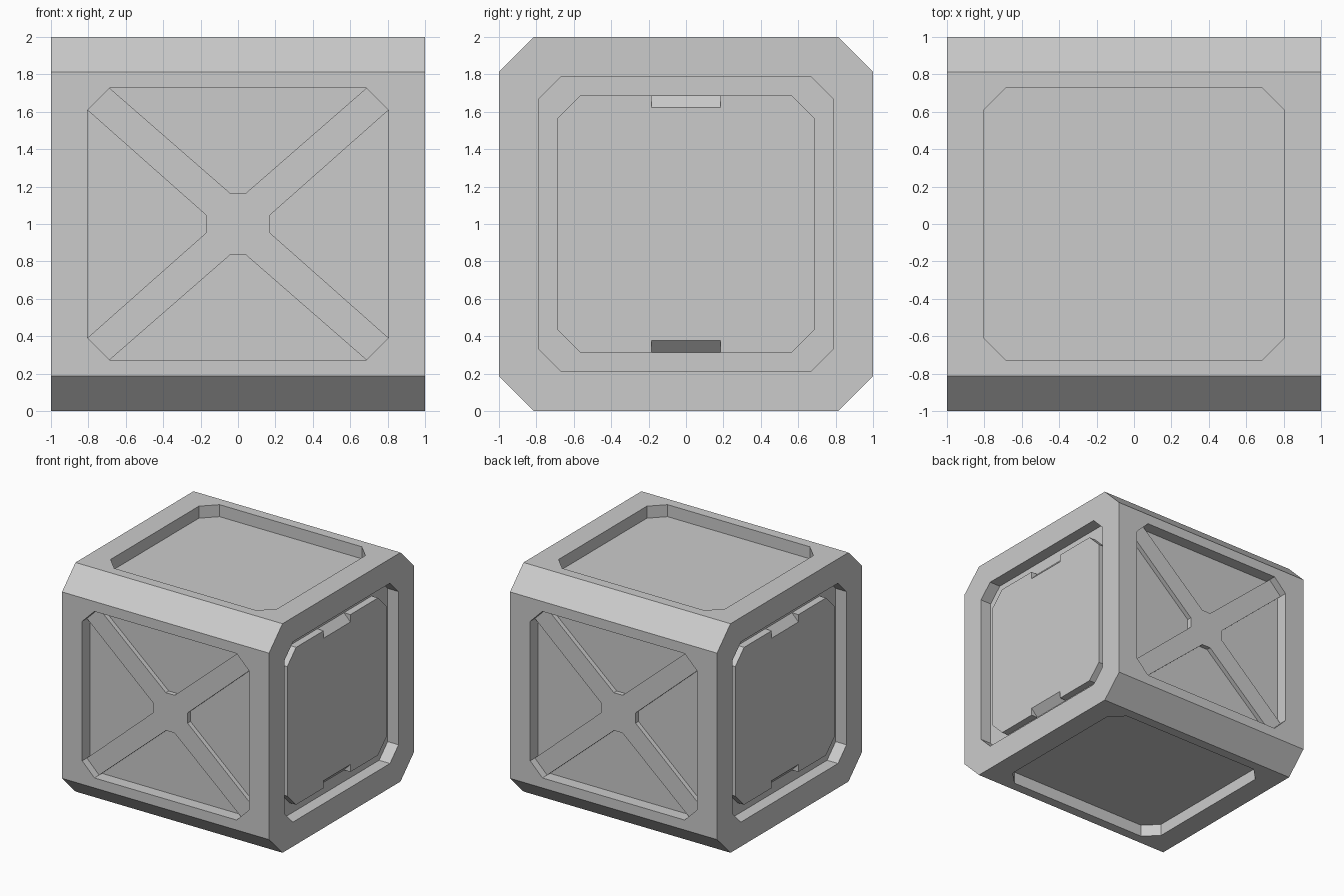
import bpy, bmesh
from mathutils import Matrix, Vector

if "Cube" in bpy.data.objects:
    bpy.data.objects.remove(bpy.data.objects["Cube"])

# Each side of the crate: (across, up, outward) directions
X, Y, Z = Vector((1, 0, 0)), Vector((0, 1, 0)), Vector((0, 0, 1))
SIDES = {
    "front": (X, Z, -Y), "back": (-X, Z, Y),
    "right": (Y, Z, X), "left": (-Y, Z, -X),
    "top": (X, Y, Z), "bottom": (X, -Y, -Z),
}
FLOOR = 0.895   # recess floor distance from the centre
CENTRE = Vector((0, 0, 1))


def quadrants(pts):
    """Repeat a first-quadrant run of points around all four quadrants."""
    loop = []
    for sx, sy in ((1, 1), (-1, 1), (-1, -1), (1, -1)):
        run = pts if sx * sy > 0 else pts[::-1]
        loop += [(sx * u, sy * v) for u, v in run]
    return loop


def octagon(a, b, c):
    return quadrants([(a, b - c), (a - c, b)])


def loft(name, side, inner, outer, d0, d1):
    """Solid between two matching outlines at distances d0 and d1."""
    u, v, n = SIDES[side]
    bm = bmesh.new()
    rings = [[bm.verts.new(CENTRE + u * p + v * q + n * d) for p, q in pts]
             for pts, d in ((inner, d0), (outer, d1))]
    lo, hi = rings
    bm.faces.new(lo[::-1])
    bm.faces.new(hi)
    for i in range(len(lo)):
        j = (i + 1) % len(lo)
        bm.faces.new((lo[i], lo[j], hi[j], hi[i]))
    bmesh.ops.remove_doubles(bm, verts=bm.verts[:], dist=1e-5)
    bmesh.ops.recalc_face_normals(bm, faces=bm.faces[:])
    mesh = bpy.data.meshes.new(name)
    bm.to_mesh(mesh)
    bm.free()
    obj = bpy.data.objects.new(name, mesh)
    bpy.context.collection.objects.link(obj)
    return obj


# Crate body: chamfered profile running the full width
profile = octagon(1, 1, 0.186)
body = loft("crate_body", "right", profile, profile, -1, 1)

# Recess cut into each of the six sides
for side in SIDES:
    if side in ("left", "right"):
        hole = octagon(0.787, 0.787, 0.118)
    else:
        hole = octagon(0.805, 0.727, 0.118)
    cutter = loft("recess_cutter_" + side, side, hole, hole, FLOOR, 1.1)
    cutter.hide_render = True
    mod = body.modifiers.new("recess", 'BOOLEAN')
    mod.operation, mod.solver, mod.object = 'DIFFERENCE', 'EXACT', cutter
    bpy.context.view_layer.objects.active = body
    bpy.ops.object.modifier_apply(modifier=mod.name)
    bpy.data.objects.remove(cutter)

# Cross braces, set slightly below the front and back frames
cross = quadrants([(0.168, 0.045), (0.805, 0.609), (0.687, 0.727), (0.042, 0.165)])
for side in ("front", "back"):
    loft("cross_brace_" + side, side, cross, cross, FLOOR, 0.935)

# Raised end panels with a sloped finger notch at top and bottom
plain = quadrants([(0.687, 0.565), (0.565, 0.687), (0.184, 0.687), (0.184, 0.687)])
notched = quadrants([(0.687, 0.565), (0.565, 0.687), (0.184, 0.687), (0.184, 0.622)])
for side in ("right", "left"):
    loft("end_panel_" + side, side, plain, notched, FLOOR, 0.957)
